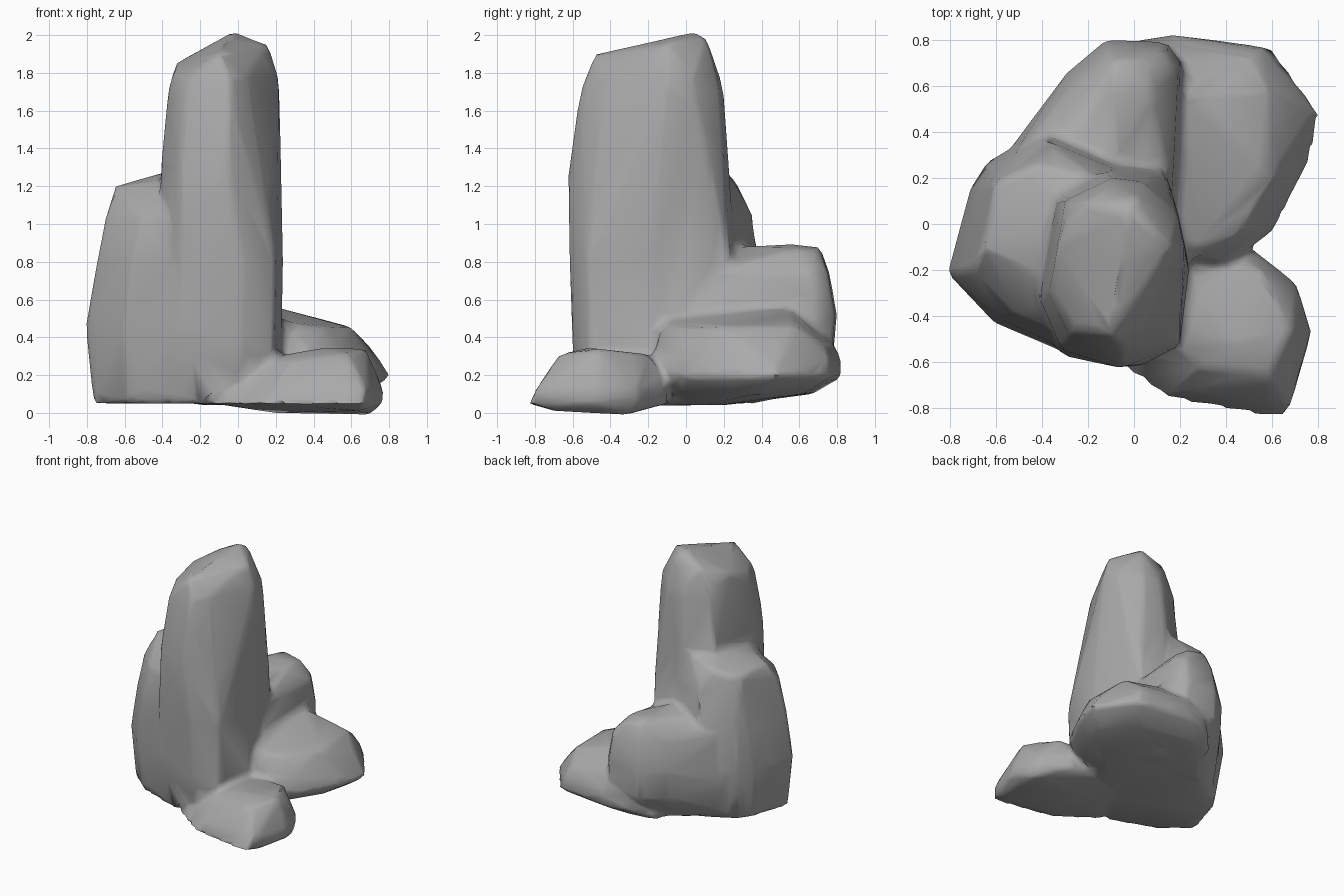
import bpy, bmesh

cube = bpy.data.objects.get("Cube")
if cube:
    bpy.data.objects.remove(cube, do_unlink=True)

stone = bpy.data.materials.new("grey stone")
stone.use_nodes = True
stone.diffuse_color = (0.4, 0.4, 0.4, 1)
stone.node_tree.nodes["Principled BSDF"].inputs["Base Color"].default_value = stone.diffuse_color


def stack(outline, levels):
    """Points of an outline fitted to the box of each level (z, x0, x1, y0, y1)."""
    xs, ys = [p[0] for p in outline], [p[1] for p in outline]
    points = []
    for z, x0, x1, y0, y1 in levels:
        for px, py in outline:
            u = (px - min(xs)) / (max(xs) - min(xs))
            v = (py - min(ys)) / (max(ys) - min(ys))
            points.append((x0 + u * (x1 - x0), y0 + v * (y1 - y0), z))
    return points


def add_rock(bm, points):
    """Wrap a chiselled convex stone around the points."""
    verts = [bm.verts.new(p) for p in points]
    hull = bmesh.ops.convex_hull(bm, input=verts)
    loose = {v for v in hull["geom_interior"] + hull["geom_unused"]
             if isinstance(v, bmesh.types.BMVert)}
    bmesh.ops.delete(bm, geom=list(loose), context="VERTS")


bm = bmesh.new()

# Tall pillar: broad foot, chamfered upper part and a sloping crest
pillar_foot = stack(
    [(-.38, -.34), (-.28, -.56), (.04, -.61), (.21, -.52), (.25, -.18),
     (.15, .23), (-.05, .26), (-.28, .16)],
    [(.05, -.38, .16, -.54, .15), (.3, -.41, .23, -.6, .25),
     (.8, -.42, .24, -.62, .26)])
pillar_upper = stack(
    [(-.37, -.3), (-.28, -.5), (-.05, -.57), (.04, -.47), (.21, -.1),
     (.18, .05), (.04, .18), (-.1, .2), (-.3, .1)],
    [(1.3, -.41, .22, -.625, .23), (1.7, -.37, .22, -.56, .2),
     (1.78, -.35, .215, -.53, .18)])
pillar_crest = [(-.02, .05, 2.02), (.01, .11, 1.98), (-.2, .1, 1.92),
                (-.33, -.1, 1.85), (-.1, -.48, 1.9), (.16, -.1, 1.95)]
add_rock(bm, pillar_foot + pillar_upper + pillar_crest)

# Shoulder rock on the model's right
shoulder = stack(
    [(-.8, -.2), (-.6, -.41), (-.4, -.48), (-.22, -.57), (0, -.5), (0, .25),
     (-.4, .41), (-.63, .27), (-.7, .16)],
    [(.05, -.77, 0, -.53, .32), (.45, -.81, 0, -.59, .41),
     (.8, -.75, 0, -.58, .39), (1.05, -.7, 0, -.53, .35)])
add_rock(bm, shoulder + [(-.65, -.1, 1.2), (-.6, .18, 1.19), (-.42, .26, 1.23),
                         (-.3, -.3, 1.24), (-.4, 0, 1.27), (-.2, .22, 1.28)])

# Rear rock, reaching into the shoulder
rear = stack(
    [(-.42, .4), (-.29, .65), (-.12, .79), (.14, .78), (.21, .69),
     (.18, .1), (-.3, .1)],
    [(.1, -.38, .18, .1, .6), (.3, -.42, .2, .1, .78),
     (.52, -.42, .21, .1, .8), (.74, -.37, .19, .1, .76)])
add_rock(bm, rear + [(-.1, .25, .88), (-.1, .56, .895), (.08, .58, .87),
                     (-.08, .71, .88), (.06, .7, .86), (-.25, .4, .86),
                     (-.58, .27, .35), (-.54, .27, .75), (-.58, .2, .08),
                     (-.3, .35, .05), (.2, .35, .05)])

# Low rear rock on the model's left
low_rear = stack(
    [(.05, -.1), (.43, -.17), (.61, -.03), (.75, .27), (.79, .47),
     (.6, .76), (.2, .82), (.02, .78)],
    [(.04, -.2, .35, -.15, .2), (.1, -.2, .66, -.15, .67),
     (.19, -.05, .81, -.17, .825), (.28, 0, .75, -.17, .82),
     (.36, 0, .69, -.16, .79)])
add_rock(bm, low_rear + [(.2, .54, .56), (.46, .4, .48), (.6, .2, .45),
                         (.58, .58, .46), (.45, -.04, .45), (.2, -.13, .49)])

# Low front rock
low_front = stack(
    [(-.12, -.54), (.17, -.75), (.56, -.82), (.67, -.82), (.77, -.49),
     (.7, -.28), (.5, -.13), (.1, -.13)],
    [(.05, -.16, .77, -.83, -.1), (.13, -.06, .77, -.79, -.11)])
add_rock(bm, low_front + [(.1, -.4, .28), (.2, -.18, .29), (.55, -.2, .31),
                          (.68, -.46, .34), (.45, -.52, .345), (.58, -.67, .31),
                          (.28, -.62, .28), (.2, -.3, 0), (.7, -.32, -.01),
                          (.66, -.7, .01)])

bmesh.ops.recalc_face_normals(bm, faces=bm.faces)
mesh = bpy.data.meshes.new("rock_cluster")
bm.to_mesh(mesh)
bm.free()
rocks = bpy.data.objects.new("rock_cluster", mesh)
bpy.context.collection.objects.link(rocks)
bpy.ops.object.select_all(action="DESELECT")
bpy.context.view_layer.objects.active = rocks
rocks.select_set(True)

# Fuse the rocks, soften the creases, then reduce to broad facets
fuse = rocks.modifiers.new("fuse", "REMESH")
fuse.mode, fuse.voxel_size = "VOXEL", .025
soften = rocks.modifiers.new("soften", "SMOOTH")
soften.factor, soften.iterations = .5, 4
reduce = rocks.modifiers.new("reduce", "DECIMATE")
reduce.ratio = .04
for name in [m.name for m in rocks.modifiers]:
    bpy.ops.object.modifier_apply(modifier=name)

rocks.data.materials.clear()
rocks.data.materials.append(stone)
bpy.ops.object.shade_smooth_by_angle(angle=.9)
